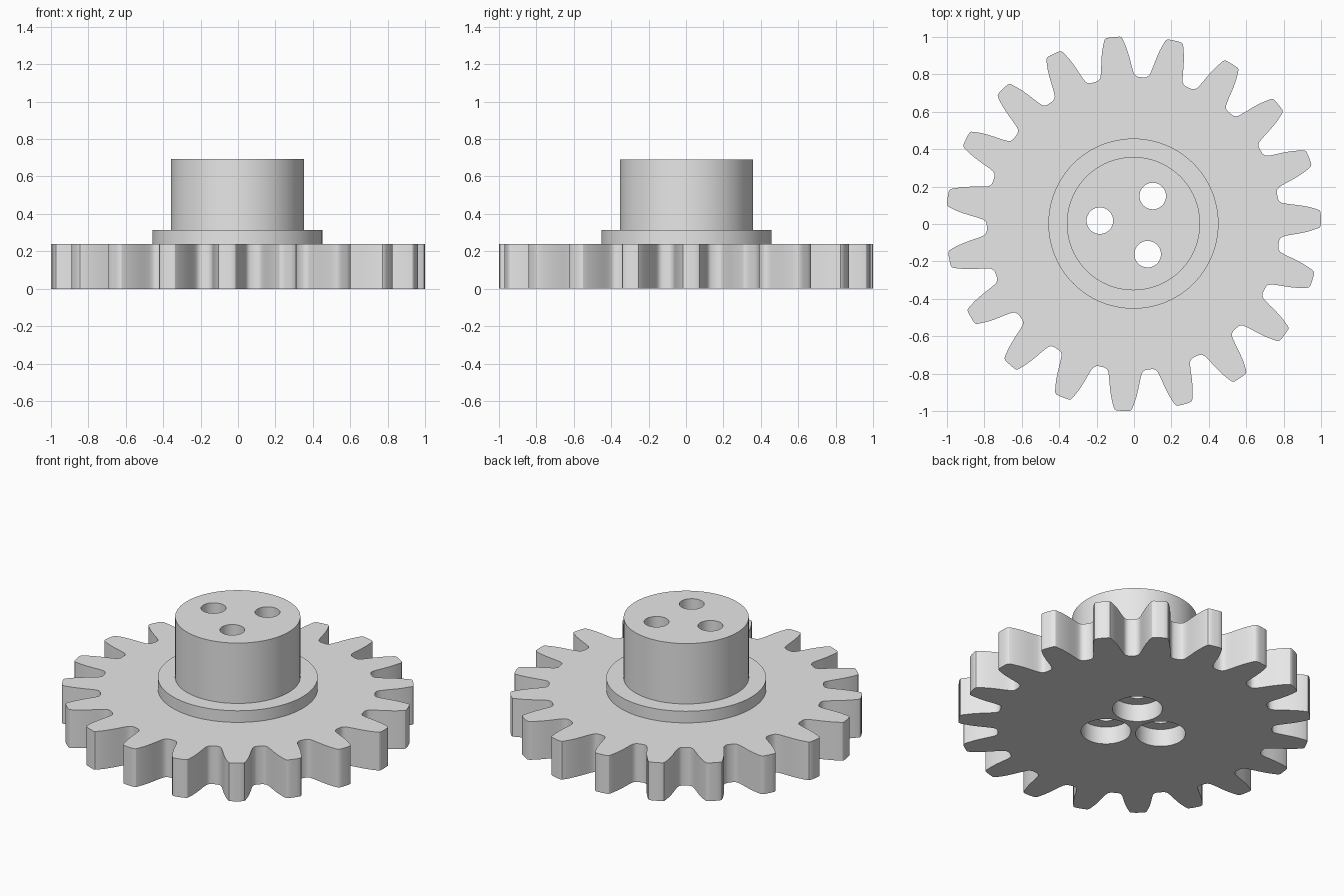
import bpy, bmesh
from math import sin, cos, pi, radians

cube = bpy.data.objects.get("Cube")
if cube:
    bpy.data.objects.remove(cube, do_unlink=True)

CENTRE = (-0.003, 0.002)
TEETH = 19
FIRST_TOOTH = 1.5        # degrees
GEAR_TOP, FLANGE_TOP, HUB_TOP = 0.24, 0.313, 0.692

grey = bpy.data.materials.new("plain grey")
grey.use_nodes = True
grey.diffuse_color = (0.8, 0.8, 0.8, 1)
grey.node_tree.nodes["Principled BSDF"].inputs["Base Color"].default_value = grey.diffuse_color


def add_object(name, bm):
    bmesh.ops.recalc_face_normals(bm, faces=bm.faces)
    mesh = bpy.data.meshes.new(name)
    bm.to_mesh(mesh)
    bm.free()
    mesh.materials.append(grey)
    obj = bpy.data.objects.new(name, mesh)
    bpy.context.collection.objects.link(obj)
    return obj


def prism(bm, outline, bottom, top):
    """Extrude a closed outline from bottom to top."""
    face = bm.faces.new([bm.verts.new((x, y, bottom)) for x, y in outline])
    new = bmesh.ops.extrude_face_region(bm, geom=[face])["geom"]
    verts = [v for v in new if isinstance(v, bmesh.types.BMVert)]
    bmesh.ops.translate(bm, verts=verts, vec=(0, 0, top - bottom))


def circle(radius, centre=CENTRE, steps=96):
    return [(centre[0] + radius * cos(2 * pi * i / steps),
             centre[1] + radius * sin(2 * pi * i / steps)) for i in range(steps)]


def lathe(bm, profile, centre, steps=48):
    """Closed solid of revolution from (radius, height) rings."""
    rings = [[bm.verts.new((x, y, z)) for x, y in circle(r, centre, steps)] for r, z in profile]
    for a, b in zip(rings, rings[1:]):
        for i in range(steps):
            j = (i + 1) % steps
            bm.faces.new((a[i], a[j], b[j], b[i]))
    bm.faces.new(rings[0])
    bm.faces.new(rings[-1])


# Toothed wheel: half a tooth as (radius, half angle), mirrored and repeated
half_tooth = [(0.783, 9.47), (0.784, 8.1), (0.789, 7.2), (0.80, 6.5), (0.82, 6.0),
              (0.85, 5.45), (0.88, 5.0), (0.91, 4.5), (0.94, 3.95), (0.965, 3.4),
              (0.985, 2.95), (0.996, 2.6), (1.001, 2.1), (1.002, 0.9)]
tooth = [(r, -a) for r, a in half_tooth] + [(r, a) for r, a in reversed(half_tooth[1:])]
outline = []
for n in range(TEETH):
    middle = FIRST_TOOTH + n * 360 / TEETH
    for r, a in tooth:
        t = radians(middle + a)
        outline.append((CENTRE[0] + r * cos(t), CENTRE[1] + r * sin(t)))
bm = bmesh.new()
prism(bm, outline, 0, GEAR_TOP)
parts = [add_object("toothed_wheel", bm)]

# Flange and hub
for name, radius, bottom, top in (("flange", 0.4545, GEAR_TOP, FLANGE_TOP),
                                  ("hub", 0.356, FLANGE_TOP, HUB_TOP)):
    bm = bmesh.new()
    prism(bm, circle(radius), bottom, top)
    parts.append(add_object(name, bm))

# Three bolt holes, widened from below
bm = bmesh.new()
for angle in (55, 175, 295):
    t = radians(angle)
    spot = (CENTRE[0] + 0.18 * cos(t), CENTRE[1] + 0.18 * sin(t))
    lathe(bm, [(0.142, -0.1), (0.142, 0.11), (0.071, 0.11), (0.071, 0.9)], spot)
cutter = add_object("bolt_hole_cutter", bm)
cutter.hide_render = True

for part in parts:
    bpy.ops.object.select_all(action="DESELECT")
    part.select_set(True)
    bpy.context.view_layer.objects.active = part
    cut = part.modifiers.new("bolt holes", "BOOLEAN")
    cut.operation = "DIFFERENCE"
    cut.solver = "EXACT"
    cut.object = cutter
    bpy.ops.object.modifier_apply(modifier=cut.name)
    bpy.ops.object.shade_smooth_by_angle(angle=radians(30))

bpy.data.objects.remove(cutter, do_unlink=True)
